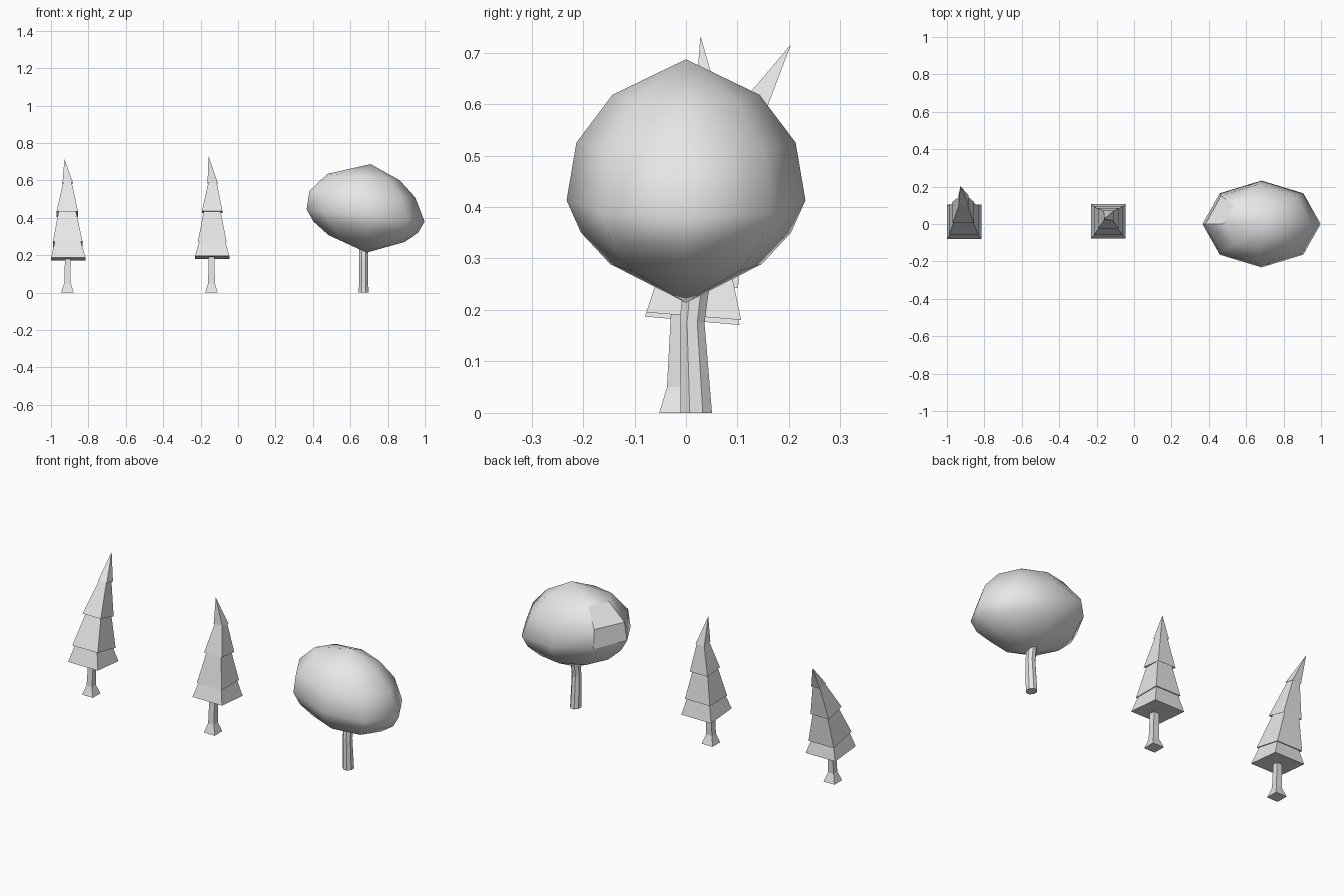
import bpy
import bmesh
from math import cos, sin, pi

if "Cube" in bpy.data.objects:
    bpy.data.objects.remove(bpy.data.objects["Cube"])

# Single pale grey for everything
grey = bpy.data.materials.new("pale_grey")
grey.use_nodes = True
colour = (0.8, 0.8, 0.8, 1)
grey.diffuse_color = colour
grey.node_tree.nodes["Principled BSDF"].inputs["Base Color"].default_value = colour


def loft(name, rings, sides, turn=0.0, bottom=None, tip=None, smooth=False):
    """Join rings (x, y, z, rx, ry, x slope, y slope), closing ends with a cap or a point."""
    bm = bmesh.new()
    loops = []
    for x, y, z, rx, ry, sx, sy in rings:
        loop = []
        for i in range(sides):
            a = turn + 2 * pi * i / sides
            dx, dy = rx * cos(a), ry * sin(a)
            loop.append(bm.verts.new((x + dx, y + dy, z + sx * dx + sy * dy)))
        loops.append(loop)
    for low, high in zip(loops, loops[1:]):
        for i in range(sides):
            j = (i + 1) % sides
            bm.faces.new((low[i], low[j], high[j], high[i]))
    for loop, point in ((loops[0], bottom), (loops[-1], tip)):
        if point is None:
            bm.faces.new(loop)
        else:
            v = bm.verts.new(point)
            for i in range(sides):
                bm.faces.new((loop[i], loop[(i + 1) % sides], v))
    bmesh.ops.recalc_face_normals(bm, faces=bm.faces)
    for f in bm.faces:
        f.smooth = smooth
    mesh = bpy.data.meshes.new(name)
    bm.to_mesh(mesh)
    bm.free()
    mesh.materials.append(grey)
    obj = bpy.data.objects.new(name, mesh)
    bpy.context.collection.objects.link(obj)
    return obj


def square(x, y, z, half, slope=0.0):
    r = half * 2 ** 0.5
    return (x, y, z, r, r, 0, slope)


def conifer(name, trunk, tiers, tip):
    loft(name + "_trunk", [square(*t) for t in trunk], 4, pi / 4)
    loft(name + "_foliage", [square(*t) for t in tiers], 4, pi / 4, tip=tip)


# Conifer that leans backwards
conifer("leaning_conifer",
        [(-0.912, 0.0, 0, 0.034), (-0.912, 0.0, 0.05, 0.017), (-0.91, 0.008, 0.19, 0.015)],
        [(-0.907, 0.012, 0.179, 0.092, -0.09), (-0.91, 0.02, 0.262, 0.069, -0.2),
         (-0.91, 0.022, 0.258, 0.079, -0.2), (-0.913, 0.068, 0.425, 0.046, -0.25),
         (-0.913, 0.062, 0.42, 0.057, -0.25), (-0.912, 0.126, 0.59, 0.022, -0.2),
         (-0.911, 0.126, 0.587, 0.027, -0.2)],
        (-0.928, 0.204, 0.716))

# Upright conifer
conifer("upright_conifer",
        [(-0.142, -0.018, 0, 0.034), (-0.142, -0.019, 0.05, 0.018), (-0.141, -0.013, 0.2, 0.016)],
        [(-0.138, 0.015, 0.188, 0.092, -0.08), (-0.138, 0.018, 0.272, 0.07, 0),
         (-0.138, 0.019, 0.27, 0.077, 0), (-0.138, 0.026, 0.435, 0.045, 0),
         (-0.138, 0.03, 0.43, 0.055, -0.1), (-0.136, 0.044, 0.59, 0.022, -0.1),
         (-0.136, 0.044, 0.585, 0.027, -0.1)],
        (-0.158, 0.028, 0.733))

# Slightly bent trunk of the broad tree
loft("broad_tree_trunk",
     [(0.671, 0.02, 0, 0.028, 0.033, 0, 0),
      (0.671, 0.012, 0.175, 0.025, 0.026, 0, 0),
      (0.671, 0.022, 0.27, 0.025, 0.029, 0, 0)], 8, pi / 8)

# Tilted, faceted oval canopy
canopy = loft("broad_tree_canopy",
              [(0.687, 0, 0.289, 0.203, 0.147, -0.09, 0),
               (0.684, 0, 0.35, 0.28, 0.204, -0.105, 0),
               (0.682, 0, 0.413, 0.316, 0.232, -0.105, 0),
               (0.666, 0, 0.525, 0.284, 0.213, -0.067, 0),
               (0.671, 0, 0.618, 0.193, 0.143, -0.088, 0)],
              8, bottom=(0.687, 0, 0.214), tip=(0.709, 0, 0.687), smooth=True)

# Flat facets at the back of the canopy
for face in canopy.data.polygons:
    c = face.center
    if c.x < 0.52 and 0 < c.y < 0.12 and 0.43 < c.z < 0.61:
        face.use_smooth = False
